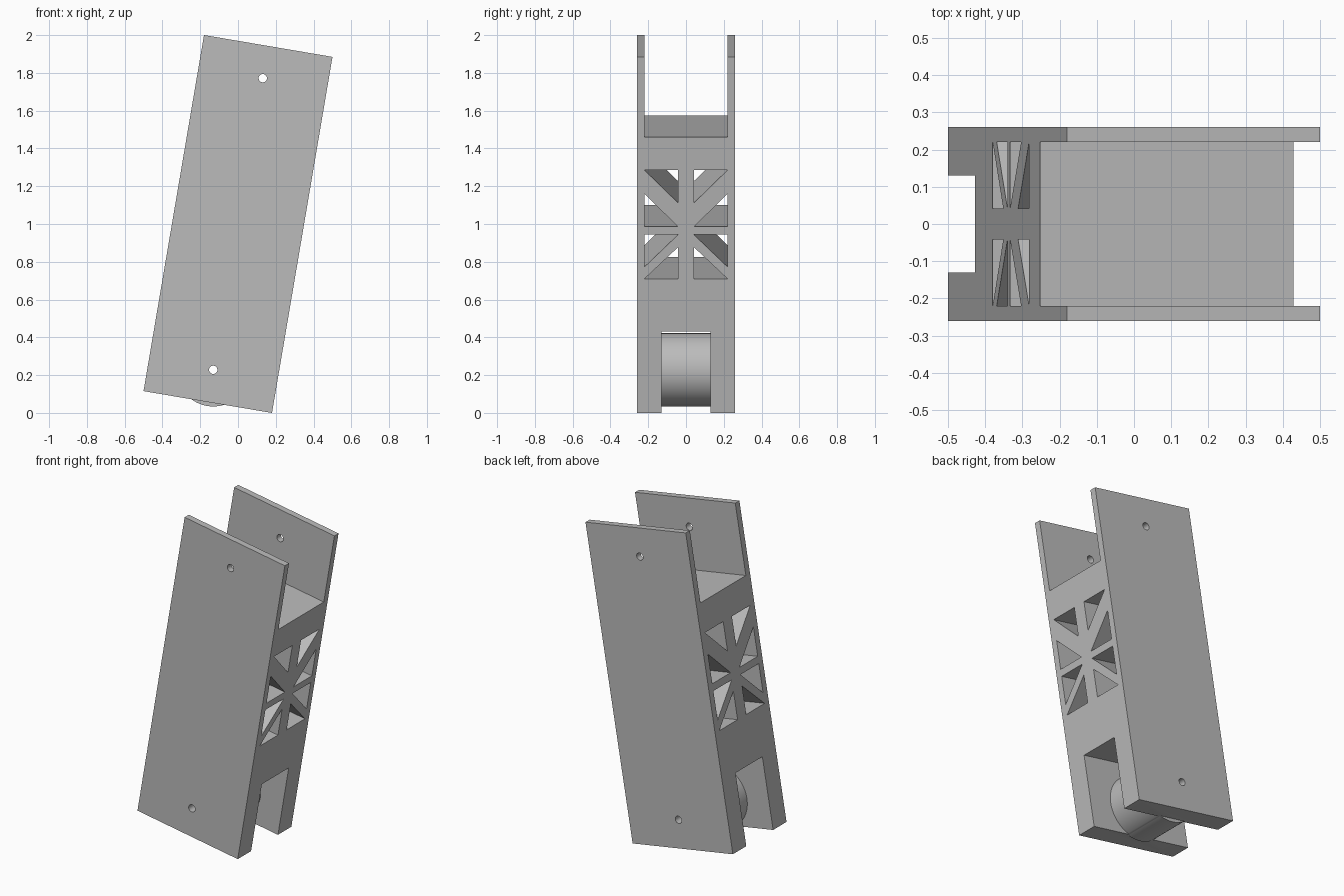
import bpy, bmesh, math
from mathutils import Matrix, Vector

if "Cube" in bpy.data.objects:
    bpy.data.objects.remove(bpy.data.objects["Cube"], do_unlink=True)

WIDTH, LENGTH, THICK = 0.69, 1.912, 0.52
TILT = math.radians(9.64)
PIN_Z = 0.783

grey = bpy.data.materials.new("plain_grey")
grey.use_nodes = True
colour = (0.5, 0.5, 0.5, 1)
grey.diffuse_color = colour
grey.node_tree.nodes["Principled BSDF"].inputs["Base Color"].default_value = colour


def add_prism(bm, outline, width):
    """Extrude a (y, z) outline along x, centred on x = 0."""
    face = bm.faces.new([bm.verts.new((-width / 2, y, z)) for y, z in outline])
    ext = bmesh.ops.extrude_face_region(bm, geom=[face])
    moved = [e for e in ext["geom"] if isinstance(e, bmesh.types.BMVert)]
    bmesh.ops.translate(bm, vec=(width, 0, 0), verts=moved)


def add_rod(bm, radius, length, z, sides):
    """Cylinder along y at height z."""
    place = Matrix.Translation((0, 0, z)) @ Matrix.Rotation(math.pi / 2, 4, 'X')
    bmesh.ops.create_cone(bm, cap_ends=True, segments=sides, radius1=radius,
                          radius2=radius, depth=length, matrix=place)


def finish(name, bm):
    bmesh.ops.recalc_face_normals(bm, faces=bm.faces[:])
    mesh = bpy.data.meshes.new(name)
    bm.to_mesh(mesh)
    bm.free()
    mesh.materials.append(grey)
    obj = bpy.data.objects.new(name, mesh)
    bpy.context.collection.objects.link(obj)
    return obj


# Link body: wide fork at the top, narrow slot at the bottom
half, end = THICK / 2, LENGTH / 2
right_half = [(0.13, -0.52), (0.13, -end), (half, -end),
              (half, end), (0.22, end), (0.22, 0.525)]
left_half = [(-y, z) for y, z in reversed(right_half)]
bm = bmesh.new()
add_prism(bm, right_half + left_half, WIDTH)
body = finish("link_body", bm)

# Round knuckle between the lower legs
bm = bmesh.new()
add_rod(bm, 0.194, 0.28, -PIN_Z, 96)
knuckle = finish("knuckle", bm)

# Triangular truss windows and pin holes
INNER, OUTER = 0.042, 0.22
windows = [
    [(OUTER, 0.348), (INNER, 0.348), (INNER, 0.172)],
    [(OUTER, 0.220), (OUTER, 0.044), (INNER, 0.044)],
    [(OUTER, 0.001), (INNER, 0.001), (OUTER, -0.172)],
    [(OUTER, -0.236), (INNER, -0.236), (INNER, -0.066)],
]
bm = bmesh.new()
for side in (1, -1):
    for tri in windows:
        add_prism(bm, [(side * y, z) for y, z in tri], WIDTH + 0.2)
    add_rod(bm, 0.022, THICK + 0.2, side * PIN_Z, 32)
cutter = finish("window_cutter", bm)

for tool, operation in ((knuckle, 'UNION'), (cutter, 'DIFFERENCE')):
    mod = body.modifiers.new(tool.name, 'BOOLEAN')
    mod.object, mod.operation, mod.solver = tool, operation, 'EXACT'
    tool.hide_render = True

# Bake the cuts, then drop the helpers
bpy.context.view_layer.update()
graph = bpy.context.evaluated_depsgraph_get()
baked = bpy.data.meshes.new_from_object(body.evaluated_get(graph))
body.modifiers.clear()
body.data = baked
for tool in (knuckle, cutter):
    bpy.data.objects.remove(tool, do_unlink=True)

# Lean the link over
baked.transform(Matrix.Translation((0, 0, 1)) @ Matrix.Rotation(TILT, 4, 'Y'))
bpy.ops.object.select_all(action='DESELECT')
body.select_set(True)
bpy.context.view_layer.objects.active = body
bpy.ops.object.shade_smooth_by_angle(angle=math.radians(30))
